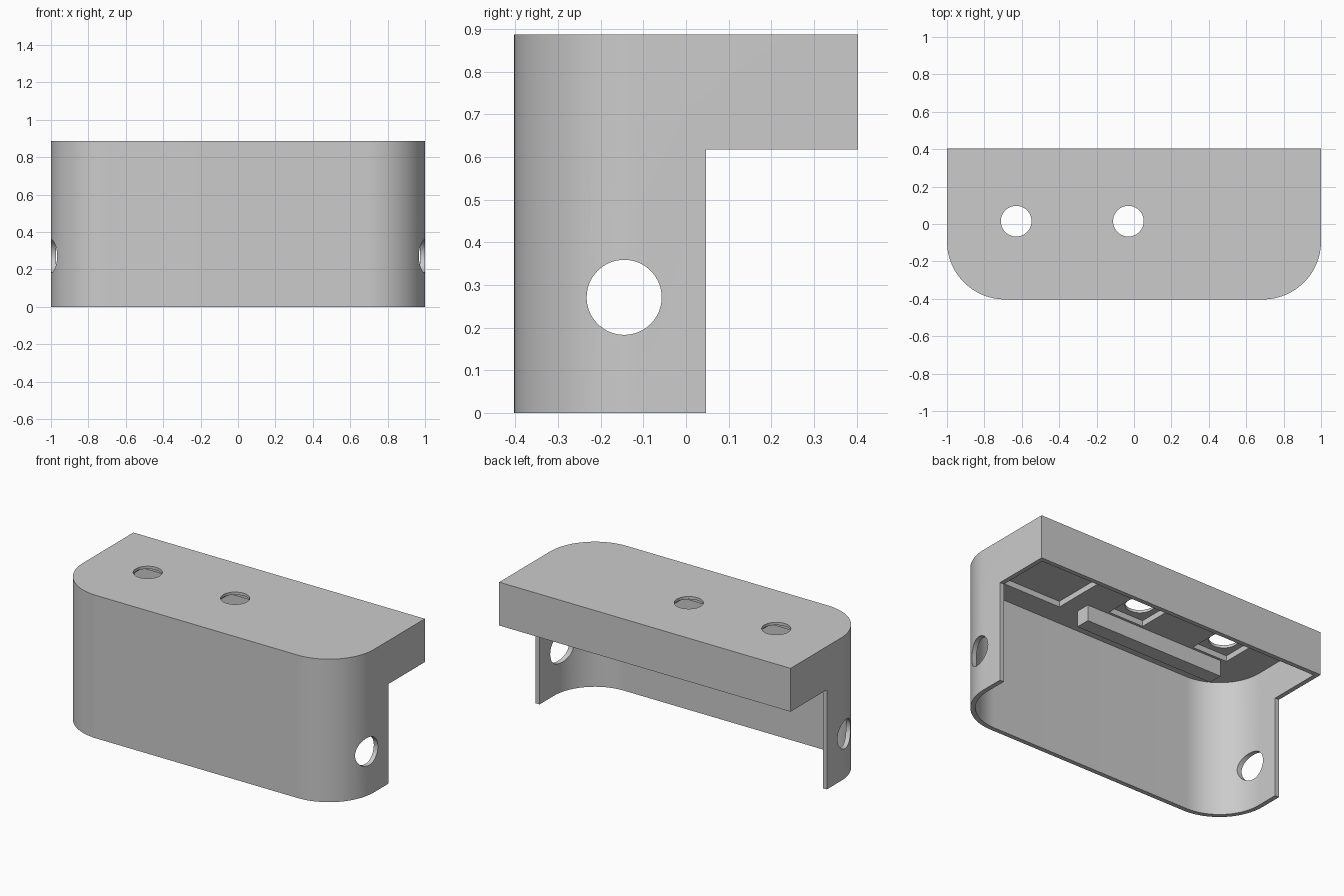
import bpy, bmesh, math
from mathutils import Matrix, Vector

cube = bpy.data.objects.get("Cube")
if cube:
    bpy.data.objects.remove(cube, do_unlink=True)

HALF_X, HALF_Y, HEIGHT = 1.0, 0.403, 0.887
RADIUS, WALL, CEILING = 0.31, 0.028, 0.835
HOLES_X, HOLES_Y = (-0.63, -0.03), 0.015

plastic = bpy.data.materials.new("grey_plastic")
plastic.use_nodes = True
plastic.diffuse_color = (0.6, 0.6, 0.6, 1)
plastic.node_tree.nodes["Principled BSDF"].inputs["Base Color"].default_value = (0.6, 0.6, 0.6, 1)


def make(name, bm):
    bmesh.ops.recalc_face_normals(bm, faces=bm.faces)
    mesh = bpy.data.meshes.new(name)
    bm.to_mesh(mesh)
    bm.free()
    mesh.materials.append(plastic)
    ob = bpy.data.objects.new(name, mesh)
    bpy.context.collection.objects.link(ob)
    return ob


def box(name, low, high):
    low, high = Vector(low), Vector(high)
    bm = bmesh.new()
    bmesh.ops.create_cube(bm, size=1, matrix=Matrix.Translation((low + high) / 2)
                          @ Matrix.Diagonal((*(high - low), 1)))
    return make(name, bm)


def cylinder(name, centre, radius, depth, axis="Z"):
    turn = Matrix.Rotation(math.pi / 2, 4, "Y") if axis == "X" else Matrix()
    bm = bmesh.new()
    bmesh.ops.create_cone(bm, cap_ends=True, segments=64, radius1=radius, radius2=radius,
                          depth=depth, matrix=Matrix.Translation(centre) @ turn)
    return make(name, bm)


def d_shape(name, inset, z0, z1, steps=24):
    """Upright block with two rounded front corners and square back corners."""
    x, y, r = HALF_X - inset, HALF_Y - inset, RADIUS - inset
    pts = [(x, y), (-x, y)]
    for side, start in ((-1, math.pi), (1, 1.5 * math.pi)):
        for i in range(steps + 1):
            a = start + math.pi / 2 * i / steps
            pts.append((side * (x - r) + r * math.cos(a), r - y + r * math.sin(a)))
    bm = bmesh.new()
    face = bm.faces.new([bm.verts.new((px, py, z0)) for px, py in pts])
    top = bmesh.ops.extrude_face_region(bm, geom=[face])["geom"]
    bmesh.ops.translate(bm, vec=(0, 0, z1 - z0),
                        verts=[v for v in top if isinstance(v, bmesh.types.BMVert)])
    return make(name, bm)


def combine(target, tool, operation="DIFFERENCE"):
    mod = target.modifiers.new(tool.name, "BOOLEAN")
    mod.operation, mod.solver, mod.object = operation, "EXACT", tool
    bpy.context.view_layer.objects.active = target
    bpy.ops.object.modifier_apply(modifier=mod.name)
    bpy.data.objects.remove(tool, do_unlink=True)


# Hollow cover, open underneath and stepped at the back
cover = d_shape("cover", 0, 0, HEIGHT)
combine(cover, d_shape("cavity", WALL, -0.2, CEILING))
combine(cover, box("back_step", (-2, 0.047, -1), (2, 1, 0.618)))

# Round opening through both side walls
combine(cover, cylinder("side_hole", (0, -0.145, 0.271), 0.088, 3, "X"))

# Shallow ceiling recesses and the two holes through the top
recess_top = CEILING + 0.035
combine(cover, box("wide_recess", (0.337, -0.236, 0.7), (0.93, 0.266, recess_top)))
for hx in HOLES_X:
    combine(cover, box("hole_recess", (hx - 0.12, HOLES_Y - 0.12, 0.7),
                       (hx + 0.12, HOLES_Y + 0.12, recess_top)))
    combine(cover, cylinder("top_hole", (hx, HOLES_Y, HEIGHT), 0.082, 0.4))

# Rib hanging from the ceiling
combine(cover, box("ceiling_rib", (-0.72, -0.21, 0.737), (0.23, -0.12, CEILING + 0.01)), "UNION")

# Smooth curves with crisp edges
bpy.ops.object.select_all(action="DESELECT")
cover.select_set(True)
bpy.context.view_layer.objects.active = cover
bpy.ops.object.shade_smooth_by_angle(angle=math.radians(30))
